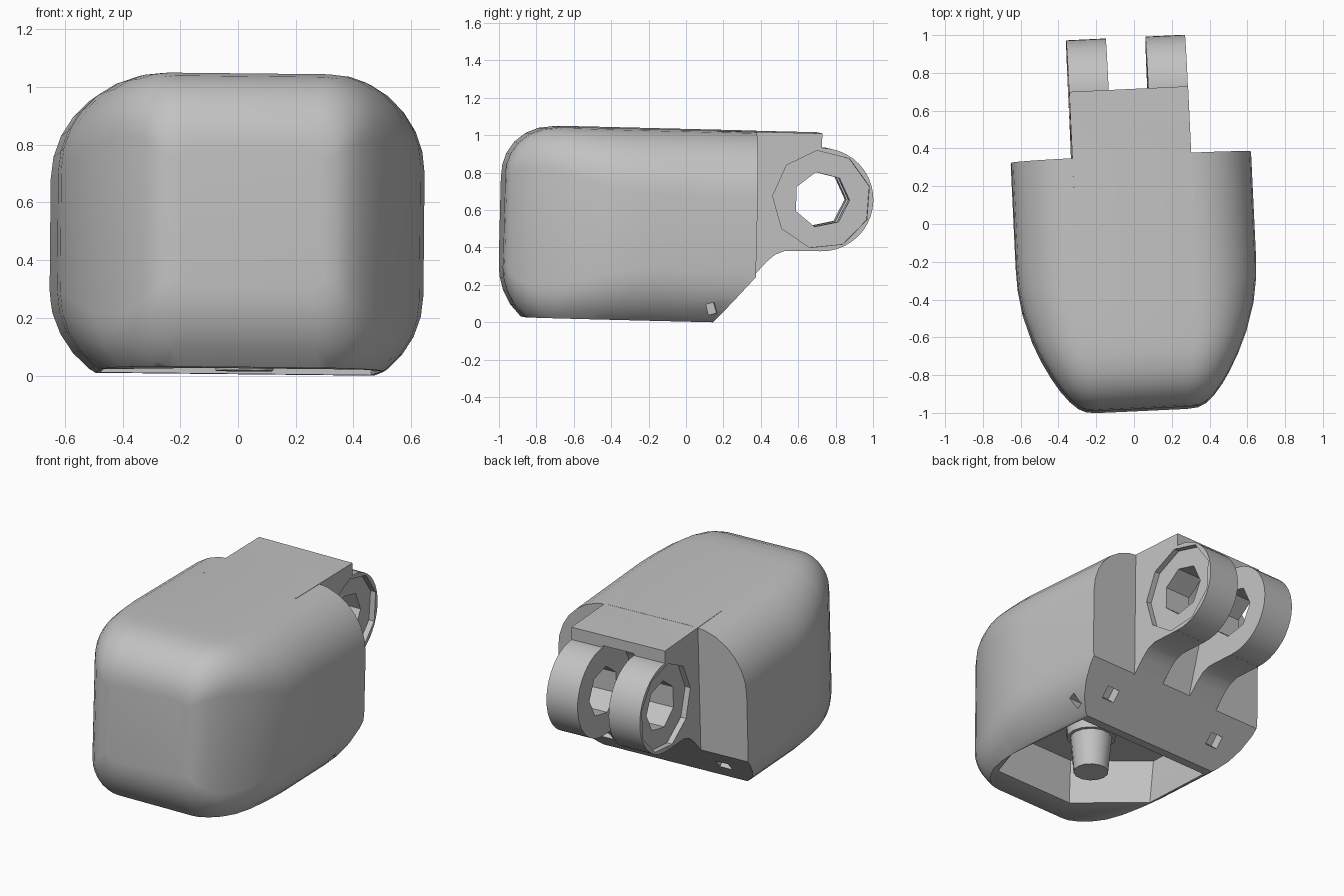
import bpy, bmesh, math
from mathutils import Matrix, Vector

cube = bpy.data.objects.get("Cube")
if cube:
    bpy.data.objects.remove(cube, do_unlink=True)

grey = bpy.data.materials.new("plain_grey")
grey.use_nodes = True
COLOUR = (0.54, 0.54, 0.54, 1)
grey.diffuse_color = COLOUR
grey.node_tree.nodes["Principled BSDF"].inputs["Base Color"].default_value = COLOUR


def loft(name, rings):
    """Skin a list of equal closed rings and cap both ends."""
    bm = bmesh.new()
    loops = [[bm.verts.new(p) for p in ring] for ring in rings]
    for a, b in zip(loops, loops[1:]):
        for i in range(len(a)):
            j = (i + 1) % len(a)
            bm.faces.new((a[i], a[j], b[j], b[i]))
    bm.faces.new(loops[0])
    bm.faces.new(loops[-1])
    bmesh.ops.recalc_face_normals(bm, faces=bm.faces)
    mesh = bpy.data.meshes.new(name)
    bm.to_mesh(mesh)
    bm.free()
    mesh.materials.append(grey)
    obj = bpy.data.objects.new(name, mesh)
    bpy.context.collection.objects.link(obj)
    return obj


def side_prism(name, profile, x0, x1):
    return loft(name, [[(x, y, z) for y, z in profile] for x in (x0, x1)])


def disc(y, z, r, n, turn=0.0):
    return [(y + r * math.cos(turn + math.tau * i / n),
             z + r * math.sin(turn + math.tau * i / n)) for i in range(n)]


def block(name, centre, size, turn):
    x, y, z = (s / 2 for s in size)
    obj = loft(name, [[(-x, -y, k), (x, -y, k), (x, y, k), (-x, y, k)] for k in (-z, z)])
    obj.data.transform(Matrix.Translation(centre) @ Matrix.Rotation(turn, 4, "X"))
    return obj


def combine(target, tool, operation):
    mod = target.modifiers.new("cut", "BOOLEAN")
    mod.operation = operation
    mod.solver = "EXACT"
    mod.object = tool
    bpy.context.view_layer.objects.active = target
    bpy.ops.object.modifier_apply(modifier=mod.name)
    bpy.data.objects.remove(tool, do_unlink=True)


def rounded_ring(y, w, low, high, r, n=7):
    pts = []
    for k, (sx, zc) in enumerate(((1, high - r), (-1, high - r), (-1, low + r), (1, low + r))):
        for i in range(n + 1):
            a = math.pi / 2 * (k + i / n)
            pts.append((sx * (w - r) + r * math.cos(a), y, zc + r * math.sin(a)))
    return pts


# Rounded shell: y, half width, bottom, top, corner radius
stations = [
    (0.35, .635, -.05, 1.035, .35), (-0.20, .635, -.05, 1.035, .34),
    (-0.32, .63, -.05, 1.035, .33), (-0.45, .61, -.05, 1.035, .31),
    (-0.60, .565, -.05, 1.035, .27), (-0.70, .522, -.05, 1.034, .245),
    (-0.79, .474, -.03, 1.022, .22), (-0.86, .43, .01, .993, .185),
    (-0.92, .382, .075, .945, .15), (-0.96, .338, .15, .885, .11),
    (-0.98, .297, .22, .825, .08), (-0.986, .25, .28, .77, .05)]
housing = loft("housing", [rounded_ring(*s) for s in stations])

# Flat underside and sloping rear
keep = side_prism("trim", [(-1.2, .012), (.135, .012), (.35, .26), (.35, 1.3), (-1.2, 1.3)], -1, 1)
combine(housing, keep, "INTERSECT")

# Rear neck with a pair of hinge lugs
LUG_Y, LUG_Z, LUG_R = 0.708, 0.68, 0.276
neck = side_prism("neck", [(.1, 1.034), (.702, 1.034), (.702, LUG_Z - LUG_R), (.52, .402),
                           (.465, .38), (.42, .34), (.33, .237), (.1, .237)], -.315, .315)
combine(neck, side_prism("lugs", disc(LUG_Y, LUG_Z, LUG_R, 40), -.3149, .3149), "UNION")

# Gap between the lugs, open down to the slope
combine(neck, side_prism("gap", disc(LUG_Y, LUG_Z, LUG_R + .012, 32), -.105, .105), "DIFFERENCE")
combine(neck, side_prism("gap_low", [(.36, .1), (.36, .3), (.44, .6), (.8, .6), (.8, .1)],
                         -.105, .105), "DIFFERENCE")

# Faceted counterbores and the pin hole
combine(neck, side_prism("pin_hole", disc(LUG_Y, LUG_Z, .15, 7), -1, 1), "DIFFERENCE")
for s in (-1, 1):
    bore = side_prism("bore", disc(LUG_Y, LUG_Z, .264, 9, .3), s * .28, s * .5)
    combine(neck, bore, "DIFFERENCE")
combine(housing, neck, "UNION")

# Hollow underneath, with a thick front lip and one broad chamfer
plan = [(.47, .08), (.48, -.5), (.4, -.7), (-.15, -.7), (-.48, -.38), (-.47, .08)]
cavity = loft("cavity", [[(x * k, y, z) for x, y in plan]
                         for z, k in ((-.2, 1), (.02, 1), (.29, 1.05))])
combine(housing, cavity, "DIFFERENCE")

# Small screw holes in the slope and one in the side
for x in (-.4, .4):
    hole = block("screw_hole", (x, .243, .138), (.085, .075, .12), math.radians(49))
    combine(housing, hole, "DIFFERENCE")
combine(housing, block("side_hole", (.56, .12, .085), (.16, .045, .06), .3), "DIFFERENCE")

# Stepped post standing inside the hollow
post = loft("inner_post", [[(x + .01, y - .345, z) for x, y in disc(0, 0, r, 14)]
                           for z, r in ((.012, .1), (.23, .12), (.23, .14), (.31, .145))])

# Slight lean of the whole model
lean = (Matrix.Translation((0, 0, .5)) @ Matrix.Rotation(math.radians(2.7), 4, "Z")
        @ Matrix.Rotation(math.radians(.6), 4, "Y") @ Matrix.Rotation(math.radians(-1.4), 4, "X")
        @ Matrix.Translation((0, 0, -.5)))
for obj in (housing, post):
    obj.data.transform(lean)
lowest = min(v.co.z for o in (housing, post) for v in o.data.vertices)
for obj in (housing, post):
    obj.data.transform(Matrix.Translation(Vector((0, 0, -lowest))))
    bpy.ops.object.select_all(action="DESELECT")
    obj.select_set(True)
    bpy.context.view_layer.objects.active = obj
    bpy.ops.object.shade_smooth_by_angle(angle=math.radians(32))
